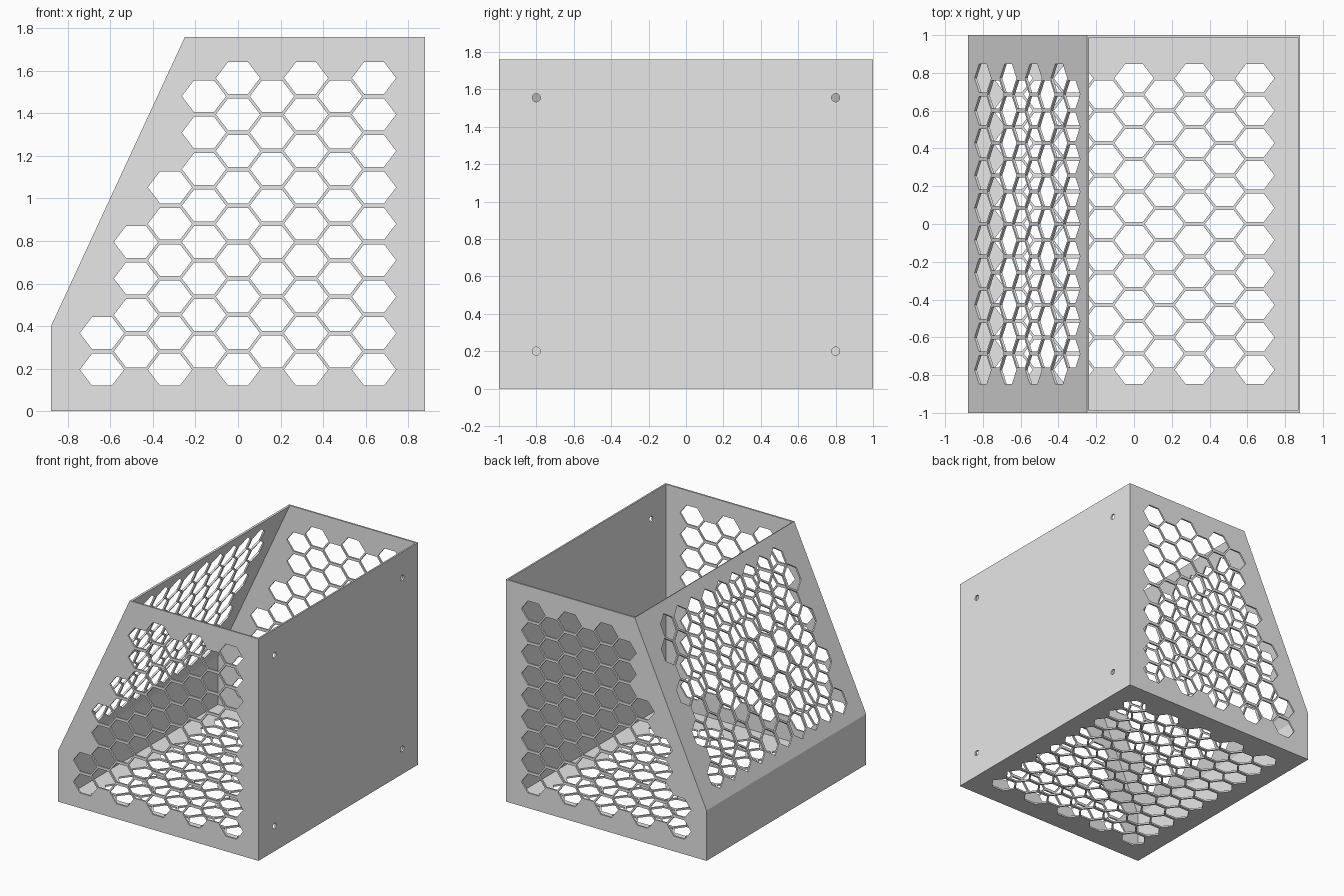
import bpy, bmesh, math
from mathutils import Vector, Matrix

if "Cube" in bpy.data.objects:
    bpy.data.objects.remove(bpy.data.objects["Cube"])

T = 0.013                    # wall thickness
X, Y, H, LIP = 0.88, 1.0, 1.76, 0.40
TOP_X = -0.25                # where the slope meets the rim
COL, ROW = 0.16, 0.1715      # hexagon spacing
AX_X, AX_Y, AX_Z = Vector((1, 0, 0)), Vector((0, 1, 0)), Vector((0, 0, 1))

grey = bpy.data.materials.new("light_grey")
grey.diffuse_color = (0.8, 0.8, 0.8, 1)
grey.use_nodes = True
grey.node_tree.nodes["Principled BSDF"].inputs["Base Color"].default_value = grey.diffuse_color


def rect(u0, u1, v0, v1):
    return [(u0, v0), (u1, v0), (u1, v1), (u0, v1)]


def hexagon(u, v):
    w, f, h = 0.104, 0.047, 0.075
    return [(u + a, v + b) for a, b in
            ((w, 0), (f, h), (-f, h), (-w, 0), (-f, -h), (f, -h))]


def circle(u, v, r=0.022, n=24):
    return [(u + r * math.cos(2 * math.pi * i / n),
             v + r * math.sin(2 * math.pi * i / n)) for i in range(n)]


def panel(name, origin, u, v, outline, holes=()):
    """Flat plate with cut-outs, laid in the plane spanned by u and v."""
    curve = bpy.data.curves.new(name + "_outline", 'CURVE')
    curve.dimensions = '2D'
    curve.fill_mode = 'BOTH'
    curve.extrude = T / 2
    for loop in [outline, *holes]:
        s = curve.splines.new('POLY')
        s.points.add(len(loop) - 1)
        for p, (a, b) in zip(s.points, loop):
            p.co = (a, b, 0, 1)
        s.use_cyclic_u = True
    tmp = bpy.data.objects.new(name + "_outline", curve)
    bpy.context.collection.objects.link(tmp)
    deps = bpy.context.evaluated_depsgraph_get()
    mesh = bpy.data.meshes.new_from_object(tmp.evaluated_get(deps))
    bpy.data.objects.remove(tmp)
    bpy.data.curves.remove(curve)

    m = Matrix((u, v, u.cross(v))).transposed().to_4x4()
    m.translation = origin
    bm = bmesh.new()
    bm.from_mesh(mesh)
    bm.transform(m)
    bmesh.ops.remove_doubles(bm, verts=bm.verts, dist=1e-5)
    bmesh.ops.recalc_face_normals(bm, faces=bm.faces)
    for f in bm.faces:
        f.smooth = False
        f.material_index = 0
    bm.to_mesh(mesh)
    bm.free()
    mesh.name = name
    mesh.materials.clear()
    mesh.materials.append(grey)
    obj = bpy.data.objects.new(name, mesh)
    bpy.context.collection.objects.link(obj)


# Front and back sides: sloped outline, columns shortened under the slope
side = [(-X, 0), (X, 0), (X, H), (TOP_X, H), (-X, LIP)]
counts = [2, 4, 6, 8, 9, 8, 9, 8, 9]
side_holes = [hexagon((c - 4) * COL, 0.195 + (c % 2) * ROW / 2 + r * ROW)
              for c, n in enumerate(counts) for r in range(n)]
for name, sy in (("front_side", -1), ("back_side", 1)):
    panel(name, Vector((0, sy * (Y - T / 2), 0)), AX_X, AX_Z, side, side_holes)


def honeycomb(columns, start):
    """Staggered columns of ten and nine hexagons, centred on v = 0."""
    return [hexagon(start + c * COL, (r - (9 - c % 2) / 2) * ROW)
            for c in range(columns) for r in range(10 - c % 2)]


W = Y - T
# Floor
panel("floor", Vector((0, 0, T / 2)), AX_X, AX_Y, rect(-X, X, -W, W),
      honeycomb(9, -4 * COL))

# Tall mounting wall with four screw holes
panel("mounting_wall", Vector((X - T / 2, 0, 0)), AX_Y, AX_Z, rect(-W, W, T, H),
      [circle(y, z) for y in (-0.8, 0.8) for z in (0.2, 1.555)])

# Low solid lip
panel("low_lip", Vector((-X + T / 2, 0, 0)), AX_Y, AX_Z, rect(-W, W, T, LIP))

# Sloped perforated panel
slope = Vector((TOP_X + X, 0, H - LIP))
length = slope.length
slope.normalize()
inward = Vector((slope.z, 0, -slope.x))
panel("sloped_panel", Vector((-X, 0, LIP)) + inward * T / 2, slope, AX_Y,
      rect(0, length, -W, W), honeycomb(8, length / 2 - 3.5 * COL))
